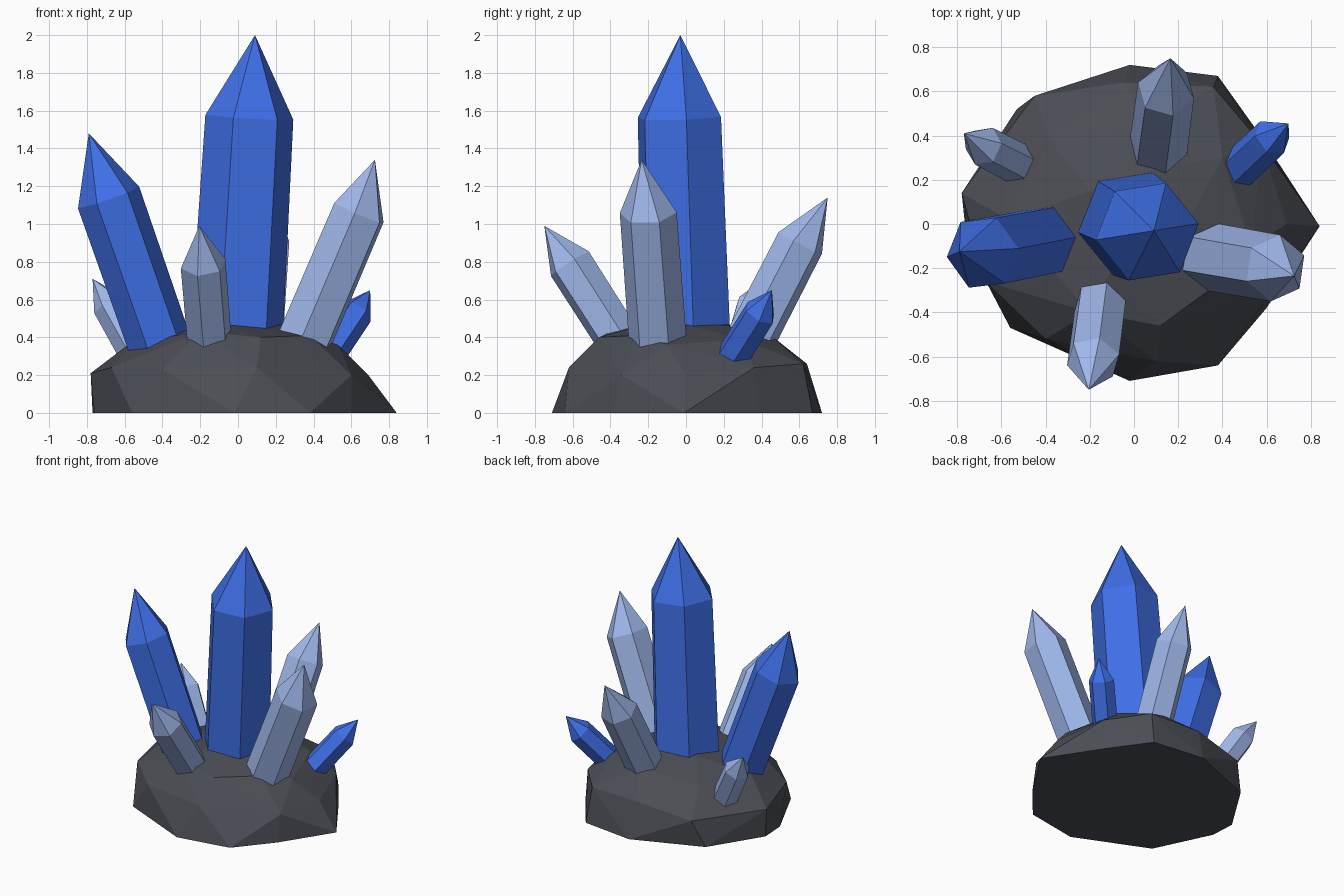
import bpy, bmesh, math
from mathutils import Vector

if "Cube" in bpy.data.objects:
    bpy.data.objects.remove(bpy.data.objects["Cube"])


def material(name, rgb):
    m = bpy.data.materials.new(name)
    m.diffuse_color = (*rgb, 1)
    m.use_nodes = True
    m.node_tree.nodes["Principled BSDF"].inputs["Base Color"].default_value = m.diffuse_color
    return m


STONE = material("dark_stone", (0.07, 0.075, 0.09))
DEEP = material("deep_blue", (0.05, 0.16, 0.8))
PALE = material("pale_blue", (0.35, 0.48, 0.83))


def finish(bm, name, mat):
    bmesh.ops.recalc_face_normals(bm, faces=bm.faces)
    me = bpy.data.meshes.new(name)
    bm.to_mesh(me)
    bm.free()
    me.materials.append(mat)
    bpy.context.collection.objects.link(bpy.data.objects.new(name, me))


def crystal(name, base, shoulder, tip, r_base, r_top, phase, mat):
    """Six-sided prism along base -> shoulder, closed by a point."""
    base, shoulder, tip = Vector(base), Vector(shoulder), Vector(tip)
    turn = Vector((0, 0, 1)).rotation_difference(shoulder - base)
    bm = bmesh.new()

    def ring(centre, r):
        angles = [math.radians(phase + 60 * i) for i in range(6)]
        return [bm.verts.new(centre + turn @ Vector((r * math.cos(a), r * math.sin(a), 0)))
                for a in angles]

    low, high, point = ring(base, r_base), ring(shoulder, r_top), bm.verts.new(tip)
    bm.faces.new(low)
    for i in range(6):
        j = (i + 1) % 6
        bm.faces.new((low[i], low[j], high[j], high[i]))
        bm.faces.new((high[i], high[j], point))
    finish(bm, name, mat)


# Rock base: faceted hull of a flat foot, a belly, a rim and a crown
foot = [(.84, -.01), (.6, -.38), (.38, -.64), (-.02, -.71), (-.56, -.47), (-.76, -.05),
        (-.77, .14), (-.53, .52), (-.02, .72), (.38, .67), (.58, .39)]
belly = [(-.78, .14, .21), (-.67, -.26, .24), (-.45, .58, .2), (.69, 0, .2), (.1, -.62, .24),
         (-.4, -.52, .23), (.6, -.34, .2), (.36, .62, .26), (-.05, .64, .26), (.58, .36, .24)]
rim = [(-.57, .02, .37), (.53, -.1, .36), (.12, -.46, .4), (-.2, -.4, .43),
       (.1, .45, .41), (-.38, .38, .38), (.4, .3, .39), (.38, -.27, .41)]
crown = [(-.03, 0, .49), (.24, 0, .465), (-.2, .15, .47), (-.1, -.2, .475), (.1, .25, .465)]
bm = bmesh.new()
for p in [(x, y, 0) for x, y in foot] + belly + rim + crown:
    bm.verts.new(p)
bmesh.ops.convex_hull(bm, input=bm.verts[:])
bmesh.ops.delete(bm, geom=[v for v in bm.verts if not v.link_faces], context='VERTS')
finish(bm, "rock_base", STONE)

# Crystals: base, shoulder, tip, radii, twist
crystal("main_crystal", (-.015, .005, .3), (.06, -.035, 1.565), (.09, -.03, 2), .25, .236, 9, DEEP)
crystal("left_crystal", (-.375, -.07, .25), (-.685, -.13, 1.14), (-.79, -.125, 1.48), .168, .173, 7, DEEP)
crystal("right_crystal", (.295, -.14, .25), (.64, -.2, 1.06), (.725, -.235, 1.34), .155, .152, 22, PALE)
crystal("front_crystal", (-.14, -.27, .25), (-.185, -.615, .79), (-.205, -.75, .99), .12, .123, 15, PALE)
crystal("back_crystal", (.1, .27, .25), (.145, .605, .9), (.165, .75, 1.14), .135, .132, 43, PALE)
crystal("left_back_crystal", (-.5, .26, .25), (-.68, .352, .57), (-.77, .41, .71), .095, .092, 5, PALE)
crystal("right_back_crystal", (.43, .21, .24), (.625, .393, .53), (.70, .455, .65), .092, .09, 4, DEEP)
